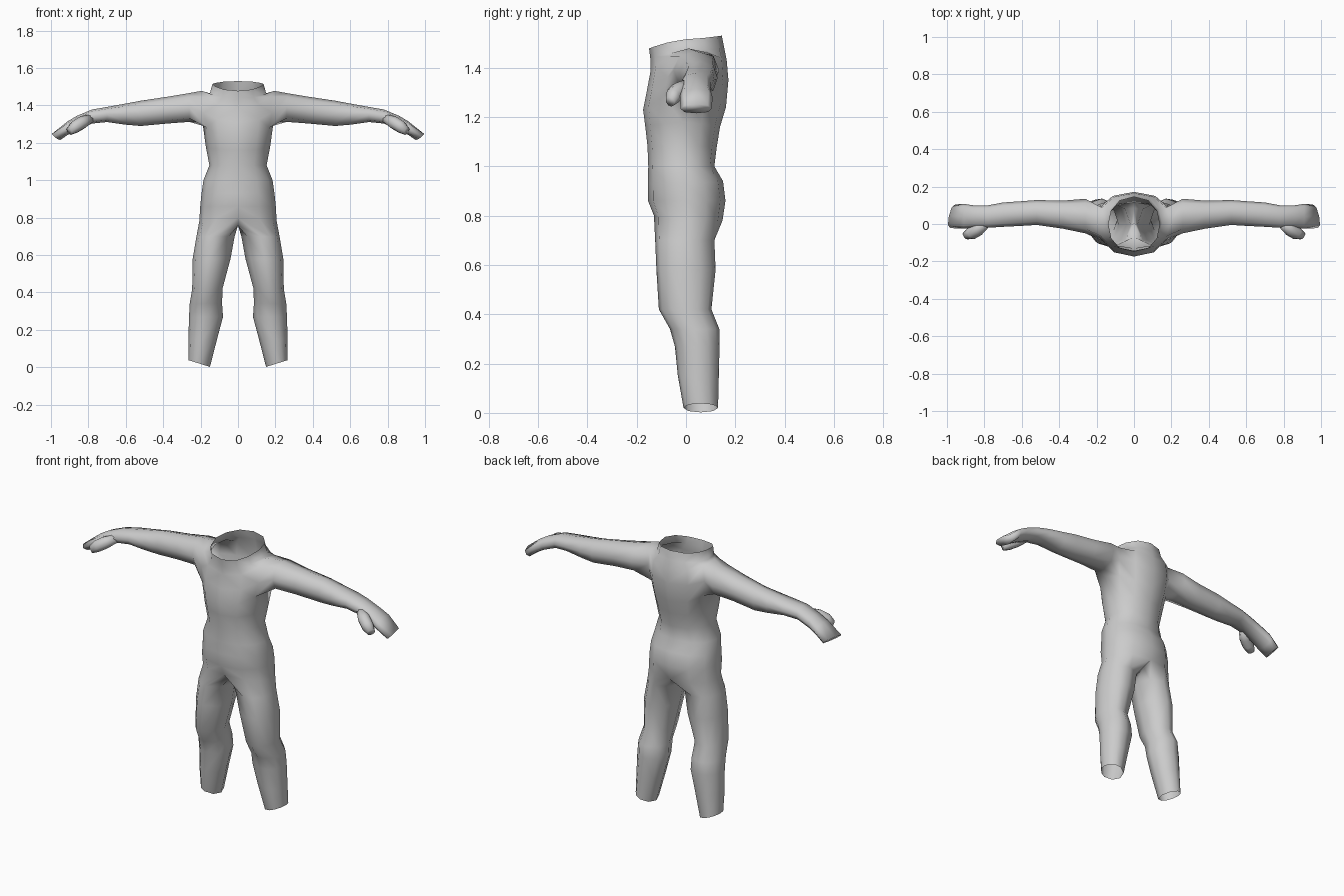
import bpy, bmesh
from math import sin, cos, radians
from mathutils import Vector

cube = bpy.data.objects.get("Cube")
if cube:
    bpy.data.objects.remove(cube)

grey = bpy.data.materials.new("light grey")
grey.use_nodes = True
grey.diffuse_color = (0.6, 0.6, 0.6, 1)
grey.node_tree.nodes["Principled BSDF"].inputs["Base Color"].default_value = (0.6, 0.6, 0.6, 1)


def bridge(bm, a, b, closed=True):
    """Join two rows of vertices with quads."""
    n = len(a)
    for i in range(n if closed else n - 1):
        j = (i + 1) % n
        bm.faces.new((a[i], a[j], b[j], b[i]))


def finish(bm, name):
    """Turn a left-hand half into a mirrored smooth object."""
    bmesh.ops.recalc_face_normals(bm, faces=bm.faces)
    mesh = bpy.data.meshes.new(name)
    bm.to_mesh(mesh)
    bm.free()
    mesh.materials.append(grey)
    mesh.shade_smooth()
    obj = bpy.data.objects.new(name, mesh)
    bpy.context.collection.objects.link(obj)
    mirror = obj.modifiers.new("mirror", 'MIRROR')
    mirror.use_mirror_merge = True
    mirror.merge_threshold = 0.002
    return obj


# Torso rows, neck rim to hips: half width, y front, y back, z front, z side, z back
TORSO = [
    (.137, -.150, .145, 1.478, 1.515, 1.53),
    (.150, -.145, .155, 1.44, 1.465, 1.48),
    (.195, -.143, .165, 1.39, 1.478, 1.43),
    (.205, -.158, .172, 1.31, 1.39, 1.35),
    (.190, -.174, .162, 1.23, 1.31, 1.24),
    (.172, -.165, .138, 1.16, 1.18, 1.16),
    (.153, -.156, .125, 1.08, 1.08, 1.08),
    (.185, -.153, .115, 1.00, 1.00, 1.00),
    (.195, -.154, .150, .93, .93, .94),
    (.202, -.154, .160, .86, .86, .86),
    (.207, -.130, .148, .80, .78, .78),
]
# Leg rows: z, x inner, x outer, y front, y back
LEG = [
    (.70, .018, .222, -.125, .115),
    (.58, .040, .242, -.120, .120),
    (.42, .083, .245, -.110, .103),
    (.34, .085, .258, -.065, .135),
    (.27, .080, .262, -.045, .136),
    (.15, .112, .265, -.033, .133),
    (.02, .150, .265, -.010, .130),
]
# Arm rows: x, y front, y back, z bottom, z top
ARM = [
    (.26, -.050, .135, 1.312, 1.466),
    (.38, -.025, .125, 1.303, 1.446),
    (.52, -.005, .128, 1.290, 1.425),
    (.60, -.010, .122, 1.297, 1.410),
    (.70, -.015, .115, 1.311, 1.392),
    (.78, -.020, .100, 1.303, 1.378),
    (.86, -.020, .100, 1.270, 1.345),
    (.91, -.025, .108, 1.243, 1.315),
    (.97, -.022, .104, 1.215, 1.252),
]

bm = bmesh.new()

# Torso half rows
torso = []
for w, yf, yb, zf, zs, zb in TORSO:
    row = []
    for k in range(7):
        a = radians(30 * k - 90)
        s, c = sin(a), cos(a)
        end = zf if s < 0 else zb
        y = (yf + yb) / 2 + (yb - yf) / 2 * s
        z = zs + (end - zs) * abs(s) ** 1.5
        row.append(bm.verts.new((w * abs(c) ** .85 if 0 < k < 6 else 0, y, z)))
    torso.append(row)
for i in range(len(torso) - 1):
    a, b = torso[i], torso[i + 1]
    if i in (2, 3):  # gap where the arm joins
        bridge(bm, a[:3], b[:3], False)
        bridge(bm, a[4:], b[4:], False)
    else:
        bridge(bm, a, b, False)

# Leg, continuing from the hip row and the crotch line
crotch = [bm.verts.new((0, y, .757)) for y in (.085, .01, -.07)]
previous = torso[-1] + crotch
angles = [30 * k - 90 for k in range(7)] + [135, 180, 225]
for z, xi, xo, yf, yb in LEG:
    ring = []
    for deg in angles:
        c, s = cos(radians(deg)), sin(radians(deg))
        dip = -.018 * c if z < .1 else 0
        ring.append(bm.verts.new(((xi + xo) / 2 + (xo - xi) / 2 * c,
                                  (yf + yb) / 2 + (yb - yf) / 2 * s, z - dip)))
    bridge(bm, previous, ring)
    previous = ring

# Arm and mitten hand, continuing from the gap in the torso
t = torso
previous = [t[2][2], t[2][3], t[2][4], t[3][4], t[4][4], t[4][3], t[4][2], t[3][2]]
section = [(-.75, .75), (0, 1), (.75, .75), (1, 0), (.75, -.75), (0, -1), (-.75, -.75), (-1, 0)]
for x, yf, yb, z0, z1 in ARM:
    tip = x > .95
    ring = []
    for u, v in section:
        lean = .02 * v - .013 * u if tip else 0
        ring.append(bm.verts.new((x + lean, (yf + yb) / 2 + (yb - yf) / 2 * u,
                                  (z0 + z1) / 2 + (z1 - z0) / 2 * v)))
    bridge(bm, previous, ring)
    previous = ring
bm.faces.new(previous)
finish(bm, "body")

# Thumbs
bm = bmesh.new()
turn = Vector((.7, -.5, -.4)).to_track_quat('Z', 'Y')
previous = None
for x, y, z, r in ((.79, .005, 1.33, .025), (.835, -.03, 1.307, .035),
                   (.872, -.052, 1.285, .034), (.902, -.064, 1.262, .022)):
    ring = [bm.verts.new(Vector((x, y, z)) + turn @ Vector((r * cos(radians(a)), r * sin(radians(a)), 0)))
            for a in range(0, 360, 45)]
    if previous:
        bridge(bm, previous, ring)
    else:
        bm.faces.new(ring)
    previous = ring
bm.faces.new(previous)
finish(bm, "thumbs")
